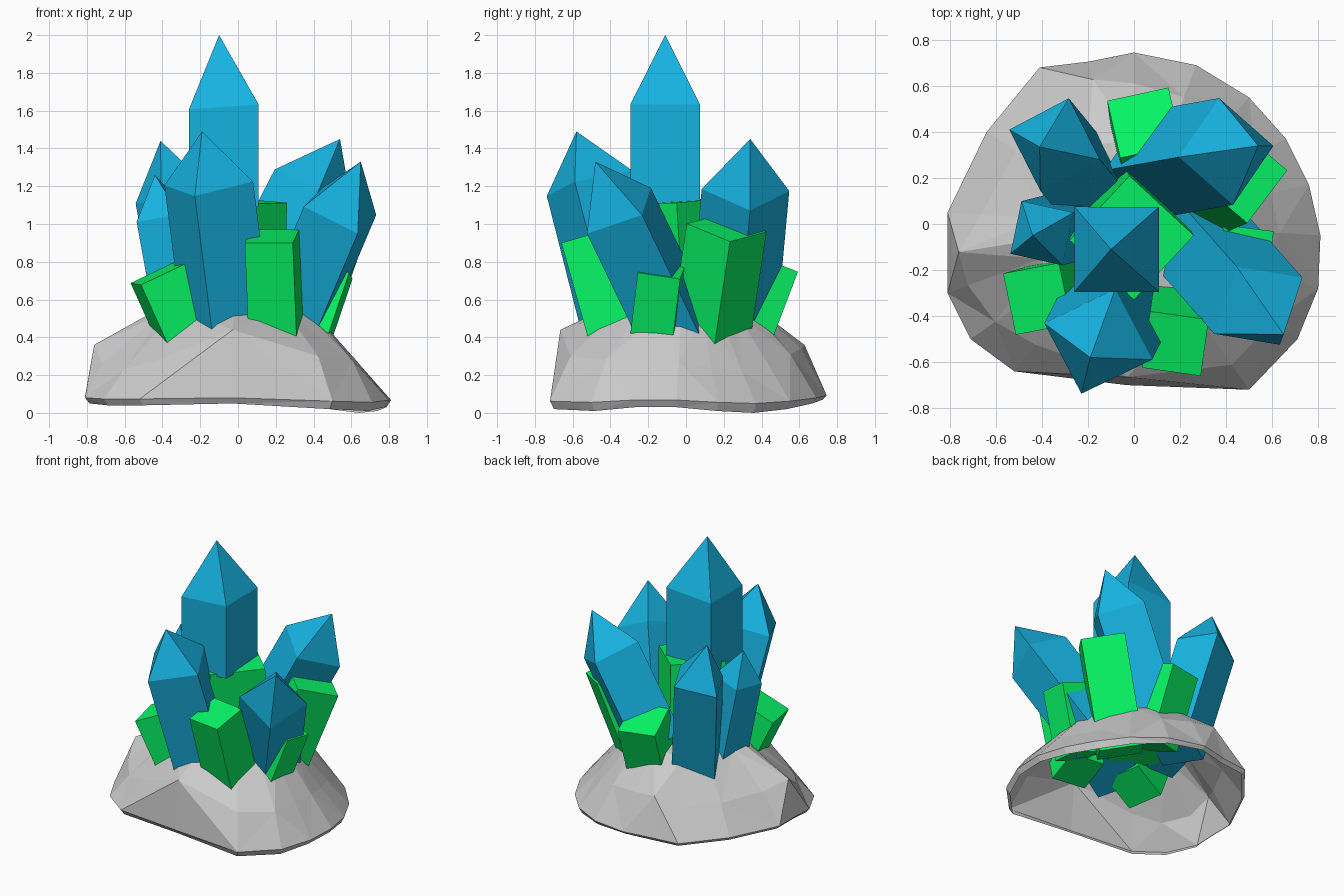
import bpy, bmesh
from mathutils import Vector

if "Cube" in bpy.data.objects:
    bpy.data.objects.remove(bpy.data.objects["Cube"])


def material(name, rgb):
    m = bpy.data.materials.new(name)
    m.diffuse_color = (*rgb, 1)
    m.use_nodes = True
    m.node_tree.nodes["Principled BSDF"].inputs["Base Color"].default_value = m.diffuse_color
    return m


def mesh_object(name, verts, faces, mat=None):
    bm = bmesh.new()
    vs = [bm.verts.new(v) for v in verts]
    for f in faces:
        bm.faces.new([vs[i] for i in f])
    bmesh.ops.recalc_face_normals(bm, faces=bm.faces)
    me = bpy.data.meshes.new(name)
    bm.to_mesh(me)
    bm.free()
    if mat:
        me.materials.append(mat)
    bpy.context.collection.objects.link(bpy.data.objects.new(name, me))


def crystal(name, mat, centre, corner, lean, foot, tip=None):
    """Square prism: shoulder centre, one shoulder corner, lean; optional point."""
    c = Vector(centre)
    n = (Vector(tip) - c if tip else Vector(lean)).normalized()
    side = Vector(lean) if lean else n
    a = Vector(corner) - c
    a -= a.dot(n) * n
    b = n.cross(a)
    ring = [a, b, -a, -b]
    drop = side * ((c.z - foot) / side.z)
    verts = [c - drop + r for r in ring] + [c + r for r in ring]
    faces = [(3, 2, 1, 0)]
    faces += [(i, (i + 1) % 4, (i + 1) % 4 + 4, i + 4) for i in range(4)]
    if tip:
        verts.append(Vector(tip))
        faces += [(i + 4, (i + 1) % 4 + 4, 8) for i in range(4)]
    else:
        faces.append((4, 5, 6, 7))
    mesh_object(name, verts, faces, mat)


blue = material("blue", (0.008, 0.45, 0.75))
green = material("green", (0.002, 0.92, 0.13))

# Pointed blue crystals: shoulder centre, shoulder corner, lean, foot height, tip
points = [
    ((-.075, -.11, 1.62), (.11, -.295, 1.62), (0, 0, 1), 1.08, (-.10, -.11, 2.0)),
    ((-.155, -.51, 1.215), (-.23, -.74, 1.16), None, .36, (-.19, -.58, 1.49)),
    ((.54, -.355, 1.07), (.63, -.52, .94), None, .40, (.65, -.48, 1.33)),
    ((.40, .315, 1.18), (.61, .34, 1.08), None, .56, (.54, .34, 1.45)),
    ((-.345, .345, 1.15), (-.54, .41, 1.10), (-.18, .22, 1), .40, (-.41, .335, 1.44)),
    ((-.40, -.04, 1.04), (-.54, -.13, 1.03), None, .40, (-.44, -.05, 1.26)),
]
for i, p in enumerate(points):
    crystal(f"blue_crystal_{i + 1}", blue, *p)

# Blunt green crystals: top centre, top corner, lean, foot height
blocks = [
    ((.18, -.52, .935), (.29, -.66, .90), (-.04, -.28, 1), .3),
    ((-.42, -.325, .74), (-.51, -.48, .67), (-.45, -.13, 1), .3),
    ((.465, .215, .98), (.67, .235, .92), (.35, .15, 1), .25),
    ((.49, -.13, .76), (.61, -.03, .72), (.34, .12, 1), .3),
    ((.045, .44, .80), (.15, .59, .74), (-.05, .38, 1), .3),
    ((-.01, -.06, 1.12), (.26, -.05, 1.12), (.03, -.06, 1), .4),
    ((-.17, -.26, .83), (-.26, -.30, .82), (-.08, -.08, 1), .4),
]
for i, b in enumerate(blocks):
    crystal(f"green_crystal_{i + 1}", green, *b)

# Hollow rock: rim x, y, lip height, then shoulder scale and height
rim = [
    (-.41, .68, .06, .80, .28), (-.20, .705, .06, .89, .36),
    (0, .745, .07, .82, .34),
    (.27, .69, .05, .80, .31), (.50, .55, .02, .80, .25),
    (.66, .37, .00, .80, .22), (.76, .17, .01, .78, .24),
    (.81, -.05, .03, .78, .27), (.80, -.28, .03, .78, .28),
    (.71, -.50, .01, .85, .28), (.50, -.72, .02, .85, .30),
    (-.03, -.70, .05, .95, .44), (-.52, -.64, .04, .82, .28),
    (-.71, -.50, .04, .85, .23), (-.81, -.30, .05, .89, .26),
    (-.81, -.13, .06, .94, .36), (-.81, .05, .06, .82, .30),
    (-.64, .40, .06, .80, .28),
]
n = len(rim)
rings = [
    [(x * .97, y * .97, z) for x, y, z, s, h in rim],
    [(x, y, .05 + z * .6) for x, y, z, s, h in rim],
    [(x * s, y * s, h) for x, y, z, s, h in rim],
    [(x * .5, y * .5, .43 + .36 * h) for x, y, z, s, h in rim],
]
verts = [v for r in rings for v in r] + [(0, 0, .61)]
faces = []
for j in range(3):
    for i in range(n):
        a, b = j * n + i, j * n + (i + 1) % n
        # Triangles with alternating diagonals give the chipped facets
        if (i + j) % 2:
            faces += [(a, b, b + n), (a, b + n, a + n)]
        else:
            faces += [(a, b, a + n), (b, b + n, a + n)]
faces += [(3 * n + i, 3 * n + (i + 1) % n, 4 * n) for i in range(n)]
mesh_object("rock_base", verts, faces)
